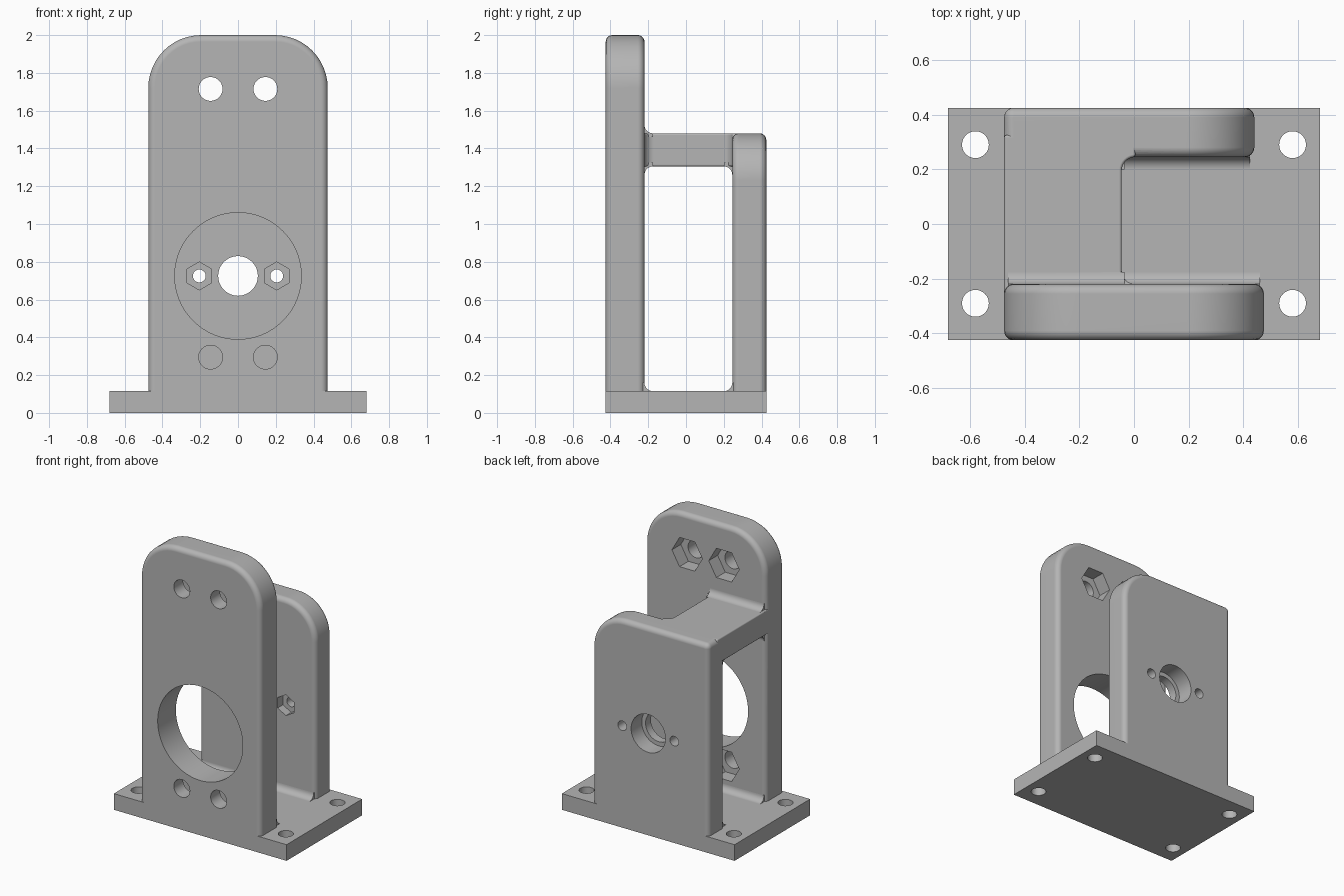
import bpy, bmesh
from math import sin, cos, pi, radians

cube = bpy.data.objects.get("Cube")
if cube:
    bpy.data.objects.remove(cube, do_unlink=True)

grey = bpy.data.materials.new("plain_grey")
grey.use_nodes = True
grey.diffuse_color = (0.46, 0.46, 0.46, 1)
grey.node_tree.nodes["Principled BSDF"].inputs["Base Color"].default_value = grey.diffuse_color

AXES = {
    "x": lambda p, q, a: (a, p, q),
    "y": lambda p, q, a: (p, a, q),
    "z": lambda p, q, a: (p, q, a),
}


def prism(name, outline, axis, lo, hi, bevel=0):
    """Extrude a 2D outline along an axis and optionally round its sharp edges."""
    bm = bmesh.new()
    rings = [[bm.verts.new(AXES[axis](p, q, a)) for p, q in outline] for a in (lo, hi)]
    n = len(outline)
    for ring in rings:
        bm.faces.new(ring)
    for i in range(n):
        j = (i + 1) % n
        bm.faces.new((rings[0][i], rings[0][j], rings[1][j], rings[1][i]))
    bmesh.ops.recalc_face_normals(bm, faces=bm.faces)
    if bevel:
        sharp = [e for e in bm.edges if e.calc_face_angle() > radians(30)]
        bmesh.ops.bevel(bm, geom=sharp, offset=bevel, segments=6, profile=0.5,
                        affect="EDGES", clamp_overlap=True)
    mesh = bpy.data.meshes.new(name)
    bm.to_mesh(mesh)
    bm.free()
    mesh.materials.append(grey)
    obj = bpy.data.objects.new(name, mesh)
    bpy.context.collection.objects.link(obj)
    return obj


def arc(cx, cy, r, start, end, steps=12):
    angles = [radians(start + (end - start) * i / steps) for i in range(steps + 1)]
    return [(cx + r * cos(t), cy + r * sin(t)) for t in angles]


def ngon(cx, cy, r, sides=48, turn=0):
    return [(cx + r * cos(turn + 2 * pi * i / sides), cy + r * sin(turn + 2 * pi * i / sides))
            for i in range(sides)]


def rect(x, y):
    return [(-x, -y), (x, -y), (x, y), (-x, y)]


def fillet(y, z, sy, sz, x0, x1, r=0.045, sink=0.02):
    """Concave strip along x, filling the inner corner at (y, z)."""
    local = [(-sink, -sink), (r, -sink)] + arc(r, r, r, 270, 180, 8) + [(-sink, r)]
    return prism("fillet", [(y + sy * p, z + sz * q) for p, q in local], "x", x0, x1)


# Main dimensions
SIDE, BACK_SIDE = 0.475, 0.44
FRONT, FRONT_IN, BACK_IN, BACK = -0.425, -0.22, 0.245, 0.425
BASE_TOP, BRIDGE_LOW, BRIDGE_TOP, TOP = 0.115, 0.305 + 1, 1.48, 2.0
AXLE_Z, ROUND, FOOT = 0.725, 0.035, 0.02

# Base slab
body = prism("mounting_bracket", rect(0.68, BACK), "z", 0, BASE_TOP)

# Tall front plate with two rounded top corners
r = 0.28
front_outline = ([(-SIDE, FOOT), (SIDE, FOOT)] + arc(SIDE - r, TOP - r, r, 0, 90)
                 + arc(r - SIDE, TOP - r, r, 90, 180))
front_plate = prism("front_plate", front_outline, "y", FRONT, FRONT_IN, ROUND)

# Shorter back plate, rounded on one top corner only
r = 0.25
back_outline = ([(-SIDE, FOOT), (BACK_SIDE, FOOT)]
                + arc(BACK_SIDE - r, BRIDGE_TOP - r, r, 0, 90) + [(-SIDE, BRIDGE_TOP)])
back_plate = prism("back_plate", back_outline, "y", BACK_IN, BACK, ROUND)

# Bridge between the plates, flared where it meets them
edge, r = -0.045, 0.05
bridge_outline = ([(-SIDE, FRONT_IN - 0.08), (edge + r, FRONT_IN - 0.08)]
                  + arc(edge + r, FRONT_IN + r, r, 270, 180, 8)
                  + arc(edge + r, BACK_IN - r, r, 180, 90, 8)
                  + [(edge + r, BACK_IN + 0.08), (-SIDE, BACK_IN + 0.08)])
bridge = prism("bridge", bridge_outline, "z", BRIDGE_LOW, BRIDGE_TOP, 0.03)

# Fillets at the inner corners
span = (-SIDE + 0.015, edge + 0.01)
fillets = [
    fillet(FRONT_IN, BRIDGE_TOP, 1, 1, *span),
    fillet(FRONT_IN, BRIDGE_LOW, 1, -1, *span),
    fillet(BACK_IN, BRIDGE_LOW, -1, -1, *span),
    fillet(FRONT_IN, BASE_TOP, 1, 1, -SIDE + 0.015, SIDE - 0.015),
    fillet(BACK_IN, BASE_TOP, -1, 1, -SIDE + 0.015, BACK_SIDE - 0.015),
]

# Hole cutters
cutters = [
    prism("motor_hole", ngon(0, AXLE_Z, 0.335, 96), "y", FRONT - 0.1, FRONT_IN + 0.1),
    prism("axle_hole", ngon(0, AXLE_Z, 0.105), "y", BACK_IN - 0.1, BACK + 0.1),
    prism("bearing_seat", ngon(0, AXLE_Z, 0.135), "y", BACK - 0.12, BACK + 0.1),
]
for s in (-1, 1):
    for y in (-0.29, 0.29):
        cutters.append(prism("base_hole", ngon(s * 0.58, y, 0.049), "z", -0.1, 0.2))
    for z in (0.295, 1.715):
        cutters.append(prism("bolt_hole", ngon(s * 0.145, z, 0.063), "y", FRONT - 0.1, FRONT_IN + 0.1))
        cutters.append(prism("nut_pocket", ngon(s * 0.145, z, 0.12, 6), "y",
                             FRONT_IN - 0.1, FRONT_IN + 0.1))
    cutters.append(prism("screw_hole", ngon(s * 0.205, AXLE_Z, 0.034, 32), "y", BACK_IN - 0.1, BACK + 0.1))
    cutters.append(prism("small_nut_pocket", ngon(s * 0.205, AXLE_Z, 0.074, 6, pi / 2), "y",
                         BACK_IN - 0.1, BACK_IN + 0.06))

# Join the solids, then cut the holes
bpy.ops.object.select_all(action="DESELECT")
bpy.context.view_layer.objects.active = body
body.select_set(True)


def combine(parts, operation):
    for part in parts:
        mod = body.modifiers.new("combine", "BOOLEAN")
        mod.operation, mod.solver, mod.object = operation, "EXACT", part
        bpy.ops.object.modifier_apply(modifier=mod.name)
        bpy.data.objects.remove(part, do_unlink=True)


combine([front_plate, back_plate, bridge] + fillets, "UNION")
combine(cutters, "DIFFERENCE")

# Smooth roundings, crisp flats
bpy.ops.object.shade_smooth_by_angle(angle=radians(30))
normals = body.modifiers.new("flat_weighting", "WEIGHTED_NORMAL")
normals.keep_sharp = True
